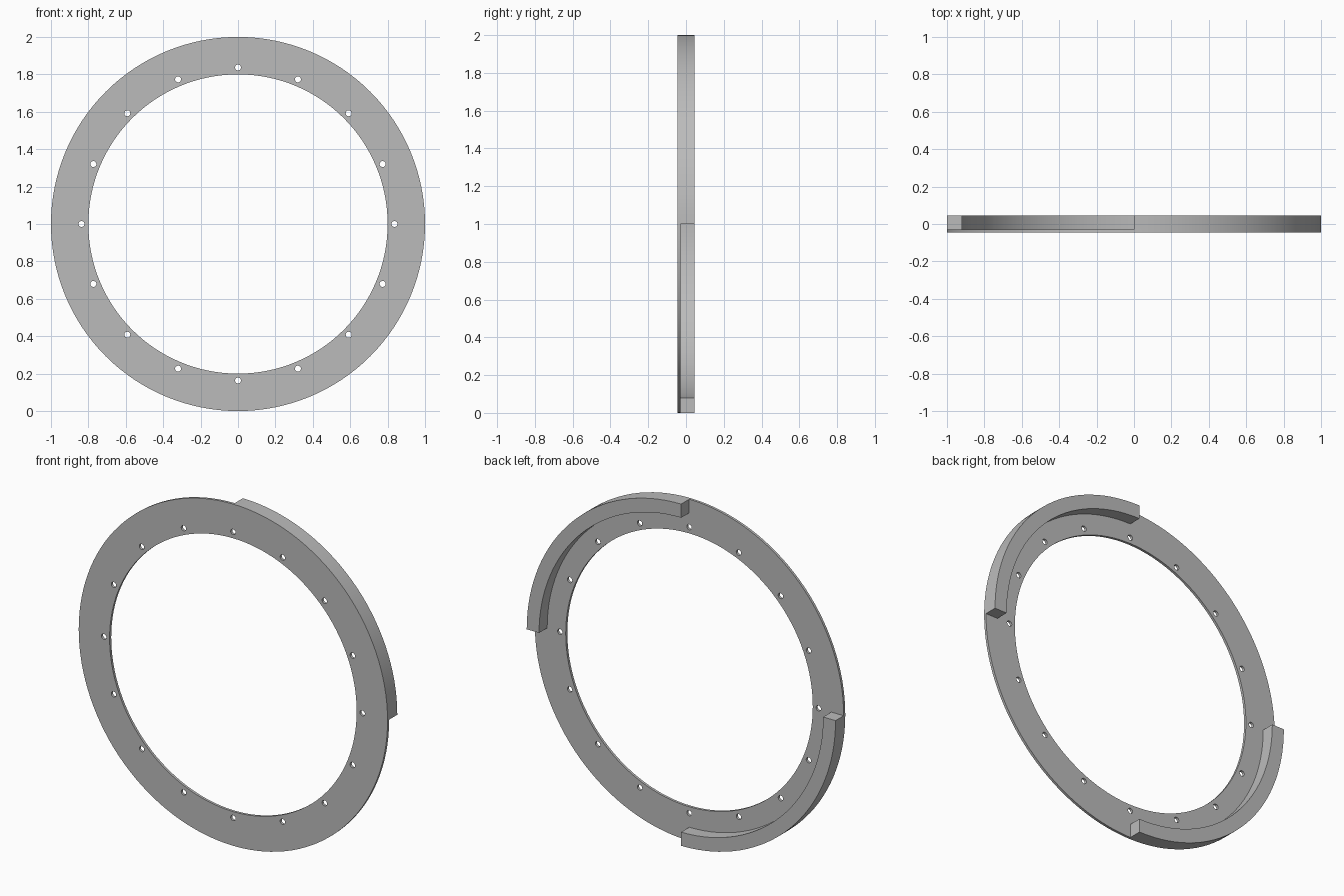
import bpy
import bmesh
from math import cos, sin, pi, radians

old = bpy.data.objects.get("Cube")
if old:
    bpy.data.objects.remove(old, do_unlink=True)

grey = bpy.data.materials.new("plain grey")
grey.use_nodes = True
colour = (0.5, 0.5, 0.5, 1)
grey.diffuse_color = colour
grey.node_tree.nodes["Principled BSDF"].inputs["Base Color"].default_value = colour


def arc(radius, start, end, steps, centre=(0, 0)):
    """Points along an arc, both ends included."""
    angles = [start + (end - start) * i / steps for i in range(steps + 1)]
    return [(centre[0] + radius * cos(a), centre[1] + radius * sin(a)) for a in angles]


def circle(radius, steps, centre=(0, 0)):
    return arc(radius, 0, 2 * pi, steps, centre)[:-1]


def extruded(name, outlines, front, back):
    """Fill nested outlines in the XZ plane and extrude them from front to back."""
    curve = bpy.data.curves.new(name, 'CURVE')
    curve.dimensions = '2D'
    curve.fill_mode = 'BOTH'
    curve.extrude = (back - front) / 2
    for points in outlines:
        spline = curve.splines.new('POLY')
        spline.points.add(len(points) - 1)
        for point, (x, y) in zip(spline.points, points):
            point.co = (x, y, 0, 1)
        spline.use_cyclic_u = True
    obj = bpy.data.objects.new(name, curve)
    bpy.context.collection.objects.link(obj)
    obj.location = (0, (front + back) / 2, 1)
    obj.rotation_euler.x = pi / 2
    bpy.ops.object.select_all(action='DESELECT')
    obj.select_set(True)
    bpy.context.view_layer.objects.active = obj
    bpy.ops.object.convert(target='MESH')
    obj = bpy.context.object
    obj.name = name

    # Weld the caps to the walls
    bm = bmesh.new()
    bm.from_mesh(obj.data)
    bmesh.ops.remove_doubles(bm, verts=bm.verts, dist=0.0001)
    bmesh.ops.recalc_face_normals(bm, faces=bm.faces)
    bm.to_mesh(obj.data)
    bm.free()
    obj.data.materials.clear()
    obj.data.materials.append(grey)
    bpy.ops.object.shade_smooth_by_angle(angle=radians(30))
    return obj


# Thin flat ring with a circle of bolt holes near its inner edge
FRONT, STEP, BACK = -0.045, -0.03, 0.045
holes = [circle(0.016, 20, c) for c in circle(0.837, 16)]
extruded("ring_plate", [circle(1, 128), circle(0.8, 128)] + holes, FRONT, STEP)

# Two raised quarter rims on the back, opposite each other
for name, start in (("upper_left_rim", 0), ("lower_right_rim", pi)):
    end = start + pi / 2
    outline = arc(1, start, end, 32) + arc(0.92, end, start, 32)
    extruded(name, [outline], STEP, BACK)
